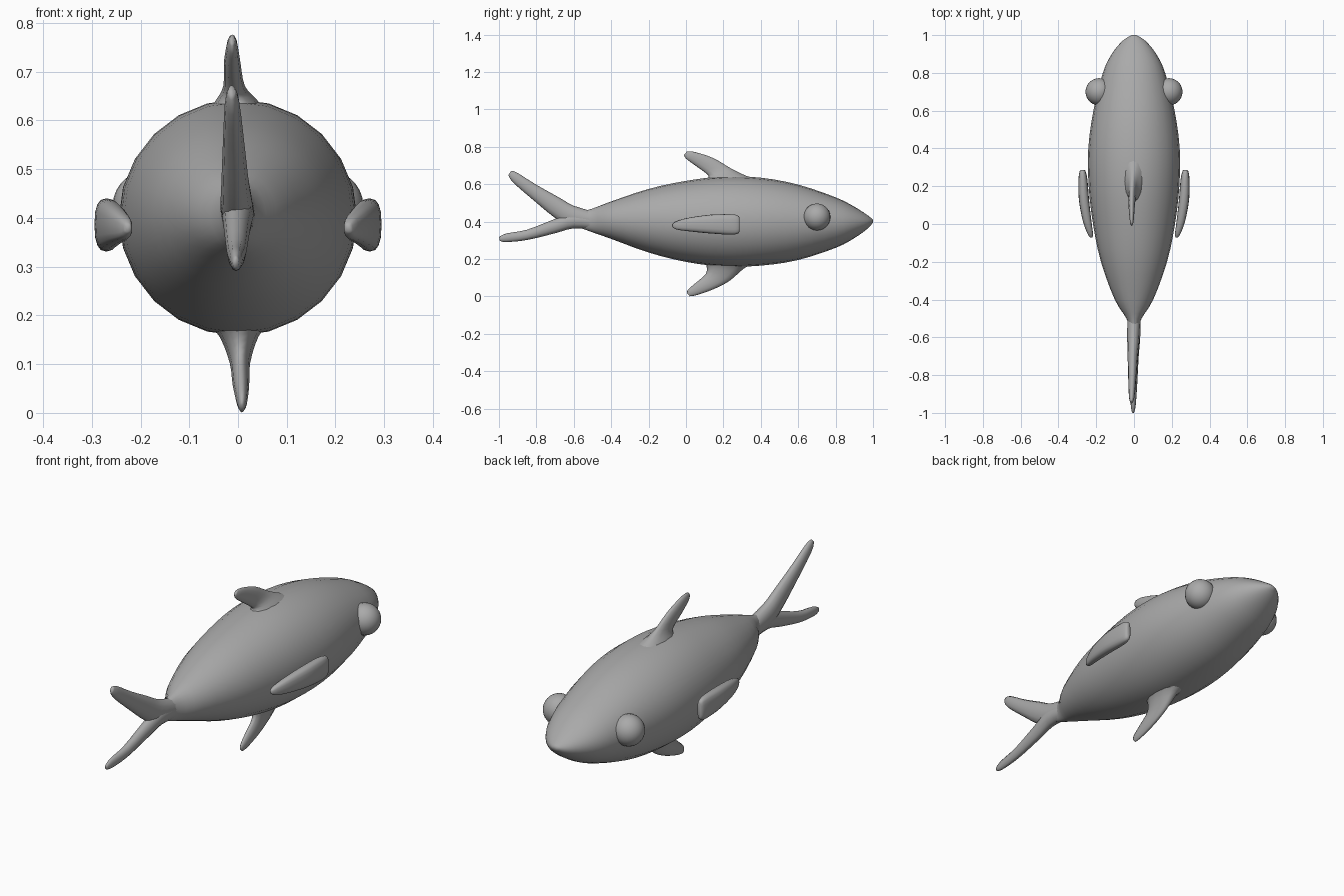
import bpy, bmesh, math
from mathutils import Vector

grey = bpy.data.materials.new("plain grey")
grey.diffuse_color = (0.4, 0.4, 0.4, 1)


def finish(bm, name):
    bmesh.ops.recalc_face_normals(bm, faces=bm.faces)
    me = bpy.data.meshes.new(name)
    bm.to_mesh(me)
    bm.free()
    me.materials.append(grey)
    me.shade_smooth()
    ob = bpy.data.objects.new(name, me)
    bpy.context.collection.objects.link(ob)
    return ob


def smooth_rows(rows, steps):
    """Catmull-Rom interpolation through rows of numbers."""
    out = []
    for i in range(len(rows) - 1):
        p = [rows[max(i - 1, 0)], rows[i], rows[i + 1], rows[min(i + 2, len(rows) - 1)]]
        for s in range(steps):
            t = s / steps
            out.append([0.5 * (2 * b + (c - a) * t + (2 * a - 5 * b + 4 * c - d) * t * t
                               + (3 * b - a - 3 * c + d) * t ** 3) for a, b, c, d in zip(*p)])
    return out + [list(rows[-1])]


def loft(name, rows, sides, steps=3, power=1.0):
    """Rows: (y1, z1, y2, z2, x centre, half thickness) - edge points of each oval section."""
    bm = bmesh.new()
    rings = []
    for y1, z1, y2, z2, x, h in smooth_rows(rows, steps):
        mid = Vector((x, (y1 + y2) / 2, (z1 + z2) / 2))
        a = Vector((0, (y1 - y2) / 2, (z1 - z2) / 2))
        ring = []
        for k in range(sides):
            c, s = (f(2 * math.pi * k / sides) for f in (math.cos, math.sin))
            c, s = (math.copysign(abs(v) ** power, v) for v in (c, s))
            ring.append(bm.verts.new(mid + a * c + Vector((h * s, 0, 0))))
        rings.append(ring)
    for r, q in zip(rings, rings[1:]):
        for k in range(sides):
            j = (k + 1) % sides
            bm.faces.new((r[k], r[j], q[j], q[k]))
    bm.faces.new(rings[0])
    bm.faces.new(rings[-1])
    return finish(bm, name)


# Body: y, top, bottom, half width
body = [(-.56, .455, .365, .025), (-.5, .47, .343, .04), (-.4, .508, .308, .102),
        (-.2, .575, .235, .175), (0, .618, .185, .217), (.2, .642, .16, .24),
        (.4, .635, .165, .242), (.6, .598, .195, .215), (.8, .53, .26, .165),
        (.9, .48, .312, .118), (.97, .435, .362, .06), (1, .41, .395, .012)]
loft("body", [(y, t, y, b, 0, w) for y, t, b, w in body], 24)

# Forked tail
loft("tail_upper_lobe", [(-.48, .45, -.48, .37, 0, .035), (-.6, .485, -.61, .37, -.003, .033),
                         (-.68, .53, -.70, .42, -.006, .028), (-.8, .597, -.81, .51, -.009, .022),
                         (-.9, .66, -.925, .61, -.012, .015), (-.935, .672, -.95, .65, -.013, .007)], 12)
loft("tail_lower_lobe", [(-.48, .44, -.48, .355, 0, .035), (-.6, .45, -.6, .364, 0, .033),
                         (-.7, .415, -.7, .338, -.002, .027), (-.85, .357, -.85, .302, -.003, .02),
                         (-.96, .337, -.96, .291, -.004, .013), (-1, .318, -.995, .297, -.005, .006)], 12)

# Back and belly fins
loft("back_fin", [(.40, .615, .09, .60, 0, .07), (.32, .646, .12, .638, -.003, .042),
                  (.245, .682, .105, .66, -.008, .022), (.15, .738, .05, .70, -.012, .017),
                  (.05, .772, 0, .737, -.012, .011), (.005, .776, -.01, .757, -.012, .005)], 12)
loft("belly_fin", [(.38, .185, .09, .20, 0, .07), (.31, .15, .11, .163, .002, .04),
                   (.235, .085, .105, .12, .004, .021), (.15, .04, .055, .075, .006, .017),
                   (.06, .008, .012, .038, .008, .011), (.02, .001, .005, .018, .008, .005)], 12)

for side, label in ((1, "right"), (-1, "left")):
    # Side fin: y, top, bottom, x centre, half thickness
    fin = [(-.072, .387, .372, .226, .006), (-.05, .402, .358, .232, .015), (.02, .422, .348, .249, .023),
           (.13, .437, .337, .265, .027), (.23, .44, .331, .27, .024), (.275, .434, .335, .272, .017),
           (.287, .42, .35, .272, .009)]
    loft(label + "_side_fin", [(y, t, y, b, side * x, h) for y, t, b, x, h in fin], 16, 3, .75)
    # Eye
    bm = bmesh.new()
    bmesh.ops.create_uvsphere(bm, u_segments=24, v_segments=14, radius=.072)
    bmesh.ops.translate(bm, verts=bm.verts, vec=(side * .185, .70, .425))
    finish(bm, label + "_eye")
